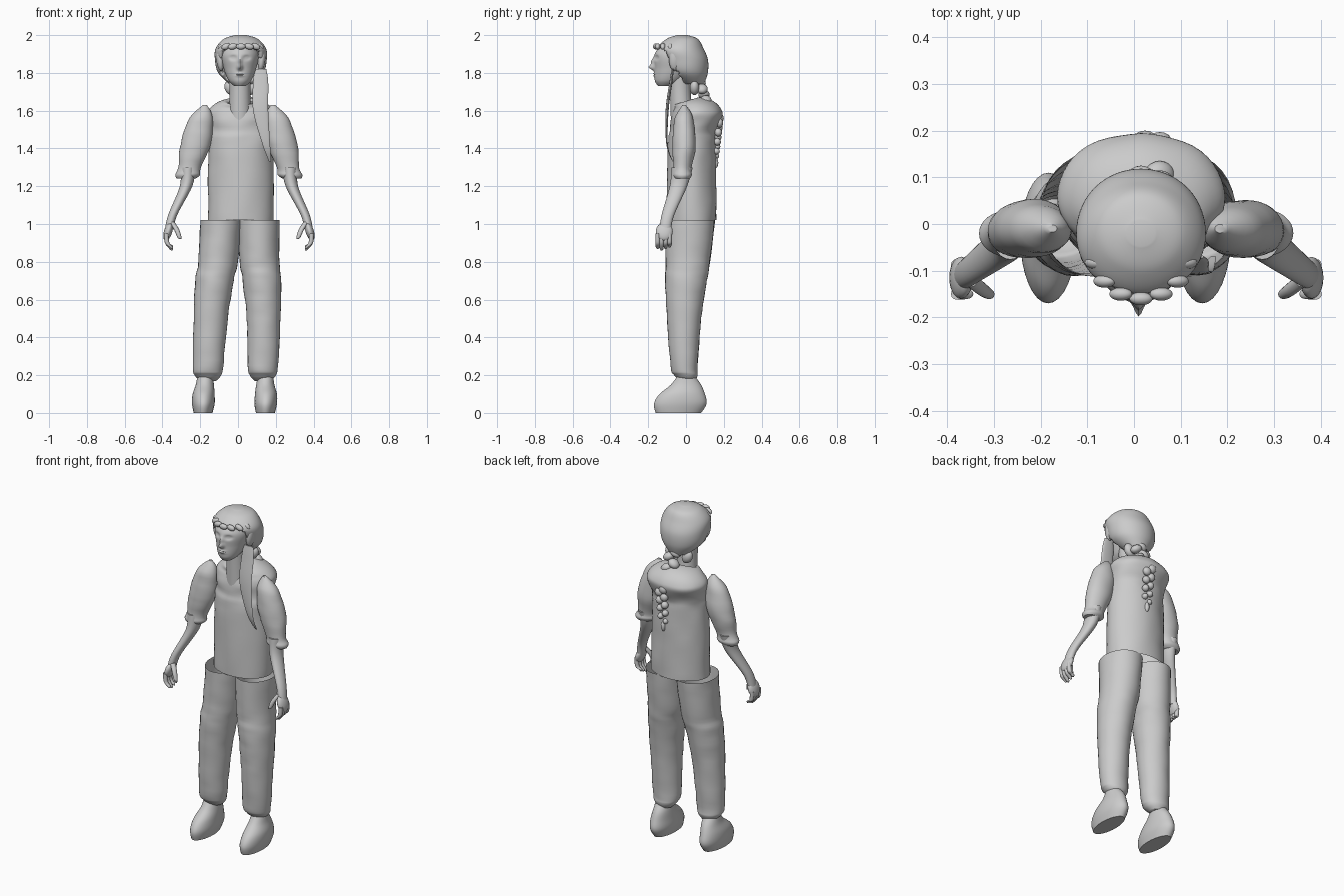
import bpy, bmesh, math
from mathutils import Vector, noise

cube = bpy.data.objects.get("Cube")
if cube:
    bpy.data.objects.remove(cube)

COLOUR = (.6, .6, .6, 1)
grey = bpy.data.materials.new("light grey")
grey.use_nodes = True
grey.diffuse_color = COLOUR
grey.node_tree.nodes["Principled BSDF"].inputs["Base Color"].default_value = COLOUR
parts = []


def finish(name, bm):
    """Turn a bmesh into a named grey object."""
    bmesh.ops.recalc_face_normals(bm, faces=bm.faces)
    mesh = bpy.data.meshes.new(name)
    bm.to_mesh(mesh)
    bm.free()
    mesh.materials.append(grey)
    obj = bpy.data.objects.new(name, mesh)
    bpy.context.collection.objects.link(obj)
    parts.append(obj)
    return obj


def smooth_path(rings, steps):
    """Catmull-Rom interpolation through the given rings."""
    rings = [Vector(ring) for ring in rings]
    padded = [rings[0], *rings, rings[-1]]
    result = []
    for before, start, end, after in zip(padded, padded[1:], padded[2:], padded[3:]):
        leaving, arriving = (end - before) / 2, (after - start) / 2
        for step in range(steps):
            t = step / steps
            ease = t * t * (3 - 2 * t)
            result.append(start.lerp(end, ease)
                          + leaving * t * (1 - t) ** 2
                          - arriving * t * t * (1 - t))
    return result + [rings[-1]]


def loft(name, rings, depth, sides=32, steps=6, caps=(True, True), wrinkle=0, shape=None):
    """Skin over level oval rings (x, y, z, half width); depth(z) is the oval's ratio."""
    bm = bmesh.new()
    rows = []
    for x, y, z, radius in smooth_path(rings, steps):
        row = []
        for i in range(sides):
            angle = math.tau * i / sides
            out = Vector((math.cos(angle), math.sin(angle) * depth(z), 0))
            co = Vector((x, y, z)) + out * radius
            if wrinkle:
                fold = noise.noise(Vector((co.x, co.y, co.z * 2)) * 10)
                co += out.normalized() * fold * wrinkle
            if shape:
                shape(co)
            row.append(bm.verts.new(co))
        rows.append(row)
    for low, high in zip(rows, rows[1:]):
        for i in range(sides):
            bm.faces.new((low[i - 1], low[i], high[i], high[i - 1]))
    for row, cap in zip((rows[0], rows[-1]), caps):
        if cap:
            bm.faces.new(row)
    return finish(name, bm)


def blob(name, centre, size, turn=0):
    """Ellipsoid turned about the y axis."""
    bm = bmesh.new()
    bmesh.ops.create_uvsphere(bm, u_segments=20, v_segments=12, radius=1)
    obj = finish(name, bm)
    obj.location, obj.scale, obj.rotation_euler = centre, size, (0, turn, 0)


# Shirt: straight body, shoulder ledge, collar dipping to the front
def dip_collar(co):
    co.z += 6 * max(0, co.z - 1.6) * co.y


MIDDLE = .015
loft("shirt", [(MIDDLE, .03, 1.02, .175), (MIDDLE, .03, 1.4, .17),
               (MIDDLE, .04, 1.5, .165), (MIDDLE, .06, 1.58, .18),
               (MIDDLE, .05, 1.62, .15), (MIDDLE, 0, 1.65, .09),
               (MIDDLE, 0, 1.64, .07)],
     lambda z: .75, sides=48, caps=(False, False), wrinkle=.006, shape=dip_collar)

loft("neck", [(.01, -.02, 1.55, .06), (.01, -.03, 1.7, .055), (.01, -.03, 1.8, .06)],
     lambda z: 1)


# Face relief: (offset from middle, height, width, tallness, push forward)
FEATURES = {
    "nose_tip": (0, 1.83, .012, .015, .03),
    "nose_bridge": (0, 1.86, .01, .02, .015),
    "eye_socket": (.036, 1.88, .017, .011, -.014),
    "eyeball": (.036, 1.88, .01, .006, .007),
    "mouth": (0, 1.79, .02, .01, .009),
    "lip_line": (0, 1.79, .02, .002, -.01),
}


def face_relief(co):
    if co.y < -.06:
        for x, z, width, tall, push in FEATURES.values():
            across, up = (abs(co.x - .01) - x) / width, (co.z - z) / tall
            co.y -= push * math.exp(-across ** 2 - up ** 2)


loft("head", [(.01, -.11, 1.73, .03), (.01, -.09, 1.76, .06), (.01, -.06, 1.82, .085),
              (.01, -.04, 1.9, .1), (.01, -.04, 1.97, .06)],
     lambda z: 1.25, sides=96, steps=16, shape=face_relief)

# Hair cap, cut away around the face along a slanting hairline
hair = loft("hair_cap", [(MIDDLE, .04, 1.74, .06), (MIDDLE, .005, 1.8, .12),
                         (MIDDLE, -.01, 1.87, .137), (MIDDLE, -.03, 1.93, .133),
                         (MIDDLE, -.02, 1.98, .09), (MIDDLE, -.02, 2, .03)],
            lambda z: .92, sides=64, steps=8)
bm = bmesh.new()
bm.from_mesh(hair.data)
opening = []
for face in bm.faces:
    centre = face.calc_center_median()
    below = 1.94 - centre.z
    if below > 0 and centre.y < below * .6 - .125:
        opening.append(face)
bmesh.ops.delete(bm, geom=opening, context="FACES")
bm.to_mesh(hair.data)
bm.free()
hair.modifiers.new("shell", "SOLIDIFY").thickness = .02

# Fringe and side tufts
for i in range(7):
    angle = math.pi * (i + .5) / 7
    across, forward = math.cos(angle), math.sin(angle)
    blob("fringe_tuft", (MIDDLE + across / 10, -.06 - forward / 10, 1.94),
         (.025, .014, .016), across / 2)
for s in (-1, 1):
    blob("temple_hair", (MIDDLE + s * .11, -.06, 1.87), (.02, .03, .06), s * .1)
    blob("nape_curl", (MIDDLE + s * .055, .045, 1.72), (.03, .025, .04), s / 2)

# Loose flat lock hanging over the chest
loft("hair_lock", [(.12, -.07, 1.82, .03), (.12, -.08, 1.75, .04), (.12, -.1, 1.6, .04),
                   (.15, -.1, 1.42, .02), (.17, -.07, 1.33, .006)],
     lambda z: .2, sides=16)

# Braid: alternating strands at the nape, then down the back
for i in range(5):
    s = 1 if i % 2 else -1
    blob("nape_braid", (.035 + s * .02, .075 + i * .01, 1.745 - i * .03),
         (.034, .03, .024), s / 2)
for i in range(9):
    s = 1 if i % 2 else -1
    size = .026 * (1 - i / 20)
    blob("back_braid", (.04 + s * .016, .18 - i * .003, 1.56 - i * .025),
         (size, .02, size), s * .7)
blob("braid_tip", (.04, .155, 1.325), (.014, .016, .03))

for s, side in ((1, "left"), (-1, "right")):
    def arm(name, rings, ratio, **options):
        placed = [(s * x + .005, y, z, radius) for x, y, z, radius in rings]
        loft(side + name, placed, lambda z: ratio, **options)

    def leg(name, rings, depth, **options):
        # The stance leans slightly sideways
        placed = [(s * x + z * .03 - .02, y, z, radius) for x, y, z, radius in rings]
        loft(side + name, placed, depth, **options)

    # Sleeve with a rolled cuff
    arm("_sleeve", [(.18, -.01, 1.63, .01), (.2, -.01, 1.56, .062), (.23, -.01, 1.42, .08),
                    (.26, -.02, 1.3, .06), (.27, -.02, 1.26, .065), (.28, -.02, 1.24, .05)],
        .78, wrinkle=.004)

    # Forearm, palm, fingers and thumb
    arm("_forearm", [(.27, -.02, 1.3, .04), (.28, -.04, 1.2, .033), (.35, -.095, 1.05, .024),
                     (.37, -.11, .97, .022)], 1.4, sides=24)
    blob(side + "_palm", (s * .375 + .005, -.115, .96), (.022, .045, .05), -s * .3)
    for i in range(4):
        y = i * .021 - .15
        tip = .86 + abs(i - 1) * .008
        arm("_finger", [(.385, y, .95, .012), (.38, y, .9, .012), (.36, y, tip + .01, .01),
                        (.355, y, tip, .004)], 1, sides=12)
    arm("_thumb", [(.355, -.12, 1.01, .015), (.33, -.14, .97, .014), (.315, -.15, .93, .011),
                   (.31, -.15, .92, .004)], 1, sides=12)

    # Trouser leg, open at the waist and gathered at the ankle
    leg("_trouser_leg", [(.1, .02, 1.02, .11), (.11, .01, .8, .105), (.125, 0, .7, .102),
                         (.14, -.01, .5, .09), (.145, -.01, .25, .08),
                         (.145, 0, .2, .07), (.145, .01, .17, .045)],
        lambda z: .8 + z * .4, caps=(False, True), wrinkle=.004)

    # Soft shoe: long flat sole narrowing to a round ankle
    leg("_shoe", [(.165, -.04, 0, .05), (.165, -.03, .05, .06), (.165, -.02, .1, .058),
                  (.16, 0, .15, .048), (.16, 0, .2, .04)],
        lambda z: 2.4 - 33 * z * z)

# Smooth shading with crisp rims
bpy.ops.object.select_all(action="DESELECT")
for obj in parts:
    obj.select_set(True)
bpy.context.view_layer.objects.active = parts[0]
bpy.ops.object.shade_smooth_by_angle(angle=math.radians(50))
